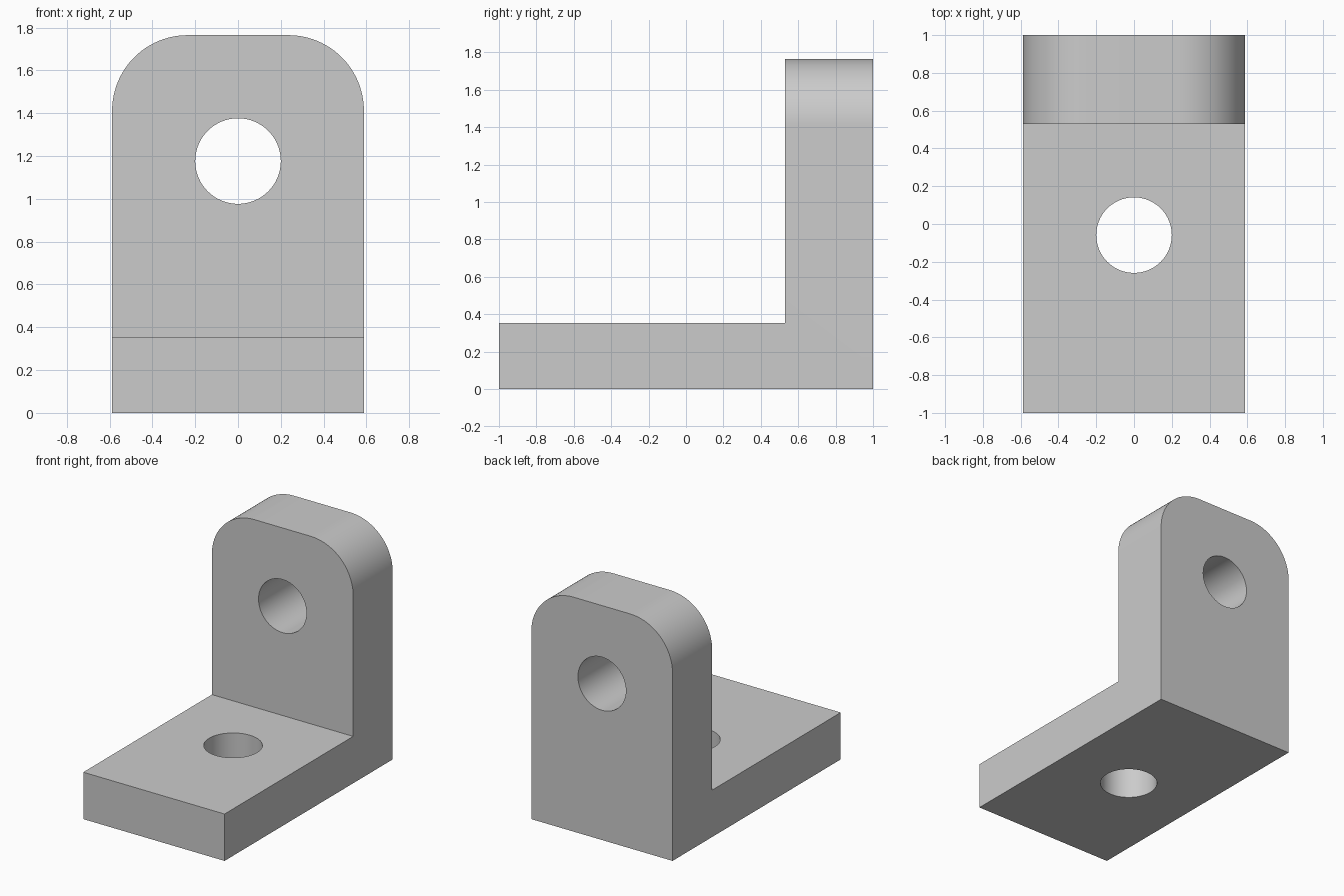
import bpy
import bmesh
from math import radians
from mathutils import Matrix, Vector

cube = bpy.data.objects.get("Cube")
if cube:
    bpy.data.objects.remove(cube, do_unlink=True)

U = 2 / 17  # one design unit
WIDTH, HEIGHT, BASE, WALL = 10 * U, 15 * U, 3 * U, 4 * U
CORNER, HOLE = 3 * U, 1.7 * U

grey = bpy.data.materials.new("plain grey")
grey.use_nodes = True
colour = (0.6, 0.6, 0.6, 1)
grey.diffuse_color = colour
grey.node_tree.nodes["Principled BSDF"].inputs["Base Color"].default_value = colour


def add_object(name, bm):
    bmesh.ops.recalc_face_normals(bm, faces=bm.faces)
    mesh = bpy.data.meshes.new(name)
    bm.to_mesh(mesh)
    bm.free()
    mesh.materials.append(grey)
    obj = bpy.data.objects.new(name, mesh)
    bpy.context.collection.objects.link(obj)
    return obj


# L-shaped side profile swept across the width
bm = bmesh.new()
profile = [(-1, 0), (1, 0), (1, HEIGHT), (1 - WALL, HEIGHT), (1 - WALL, BASE), (-1, BASE)]
side = bm.faces.new([bm.verts.new((-WIDTH / 2, y, z)) for y, z in profile])
swept = bmesh.ops.extrude_face_region(bm, geom=[side])["geom"]
bmesh.ops.translate(bm, vec=(WIDTH, 0, 0),
                    verts=[v for v in swept if isinstance(v, bmesh.types.BMVert)])

# Rounded upper corners of the upright plate
corners = [e for e in bm.edges
           if all(v.co.z > HEIGHT - 0.01 for v in e.verts)
           and abs(e.verts[0].co.x - e.verts[1].co.x) < 0.01]
bmesh.ops.bevel(bm, geom=corners, offset=CORNER, offset_type='OFFSET',
                segments=24, profile=0.5, affect='EDGES')
bracket = add_object("angle_bracket", bm)


# Bolt holes through the base and the upright
def drill(name, centre, rotation):
    cutter_bm = bmesh.new()
    bmesh.ops.create_cone(cutter_bm, cap_ends=True, segments=64,
                          radius1=HOLE, radius2=HOLE, depth=0.8,
                          matrix=Matrix.Translation(Vector(centre)) @ rotation)
    cutter = add_object(name, cutter_bm)
    cutter.hide_render = True
    cut = bracket.modifiers.new(name, 'BOOLEAN')
    cut.operation = 'DIFFERENCE'
    cut.solver = 'EXACT'
    cut.object = cutter
    bpy.context.view_layer.objects.active = bracket
    bpy.ops.object.modifier_apply(modifier=name)
    bpy.data.objects.remove(cutter, do_unlink=True)


drill("base_hole", (0, -U / 2, BASE / 2), Matrix.Identity(4))
drill("upright_hole", (0, 1 - WALL / 2, 10 * U), Matrix.Rotation(radians(90), 4, 'X'))

# Smooth curves with crisp edges
bpy.ops.object.select_all(action='DESELECT')
bracket.select_set(True)
bpy.context.view_layer.objects.active = bracket
bpy.ops.object.shade_smooth_by_angle(angle=radians(30))
